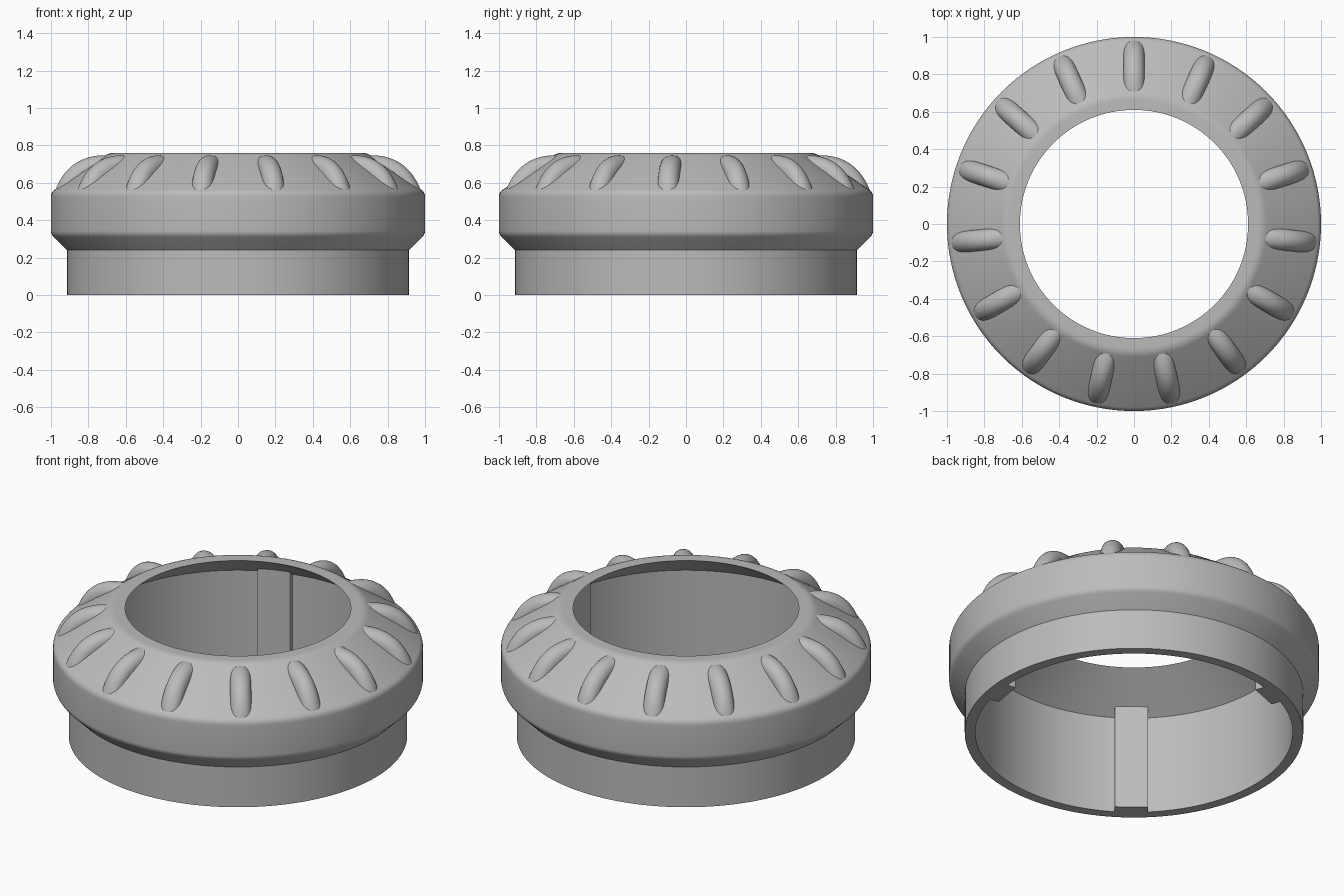
import bpy, bmesh, math
from mathutils import Vector

cube = bpy.data.objects.get("Cube")
if cube:
    bpy.data.objects.remove(cube, do_unlink=True)

# Single matte grey material
grey = bpy.data.materials.new("plain grey")
grey.use_nodes = True
colour = (0.5, 0.5, 0.5, 1)
grey.diffuse_color = colour
grey.node_tree.nodes["Principled BSDF"].inputs["Base Color"].default_value = colour


def finish(name, bm, smooth=True):
    bmesh.ops.recalc_face_normals(bm, faces=bm.faces)
    mesh = bpy.data.meshes.new(name)
    bm.to_mesh(mesh)
    bm.free()
    mesh.materials.append(grey)
    obj = bpy.data.objects.new(name, mesh)
    bpy.context.collection.objects.link(obj)
    bpy.ops.object.select_all(action='DESELECT')
    obj.select_set(True)
    bpy.context.view_layer.objects.active = obj
    if smooth:
        bpy.ops.object.shade_smooth_by_angle(angle=math.radians(30))
    return obj


def fillet(before, corner, after, size, steps=5):
    """Round a profile corner with a quadratic arc."""
    c = Vector(corner)
    a = c + (Vector(before) - c).normalized() * size
    b = c + (Vector(after) - c).normalized() * size
    ts = [i / steps for i in range(steps + 1)]
    return [a * (1 - t) ** 2 + c * 2 * t * (1 - t) + b * t * t for t in ts]


# Hollow ring body, turned from one closed profile (radius, height)
foot, neck, flare = (0.915, 0), (0.915, 0.24), (1, 0.325)
shoulder, crown, lip = (1, 0.55), (0.69, 0.76), (0.61, 0.76)
inner_top, inner_foot = (0.858, 0.587), (0.858, 0)
profile = [foot, neck]
profile += fillet(neck, flare, shoulder, 0.02)
profile += fillet(flare, shoulder, crown, 0.025)
profile += fillet(shoulder, crown, lip, 0.025)
profile += [lip, inner_top, inner_foot]

SEGMENTS = 128
bm = bmesh.new()
rings = []
for i in range(SEGMENTS):
    a = 2 * math.pi * i / SEGMENTS
    rings.append([bm.verts.new((p[0] * math.cos(a), p[0] * math.sin(a), p[1])) for p in profile])
for i in range(SEGMENTS):
    r0, r1 = rings[i], rings[(i + 1) % SEGMENTS]
    for j in range(len(profile)):
        k = (j + 1) % len(profile)
        bm.faces.new((r0[j], r1[j], r1[k], r0[k]))
finish("ring_body", bm)

# Rounded grip ridges arched along the sloping shoulder
down = (Vector(shoulder) - Vector(crown)).normalized()
out = Vector((-down.y, down.x))
middle = Vector(crown) + down * 0.187
HALF, RADIUS, SINK = 0.165, 0.057, 0.02


def grip_ridge(name, angle):
    bm = bmesh.new()
    radial = Vector((math.cos(angle), math.sin(angle), 0))
    side = Vector((-math.sin(angle), math.cos(angle), 0))
    rows = []
    for i in range(25):
        s = HALF * 1.1 * (i / 12 - 1)
        depth = RADIUS * (s / HALF) ** 2
        row = []
        for j in range(17):
            t = math.pi * j / 16
            h = max(RADIUS * math.sin(t) - depth, -SINK)
            p = middle + down * s + out * h
            row.append(bm.verts.new(radial * p.x + side * RADIUS * math.cos(t) + Vector((0, 0, p.y))))
        rows.append(row)
    for r0, r1 in zip(rows, rows[1:]):
        for j in range(16):
            bm.faces.new((r0[j], r0[j + 1], r1[j + 1], r1[j]))
    # Outward normals follow from the winding order
    mesh_obj = finish(name, bm)
    if mesh_obj.data.polygons[len(mesh_obj.data.polygons) // 2].normal.z < 0:
        mesh_obj.data.flip_normals()


for n in range(15):
    grip_ridge(f"grip_ridge_{n + 1}", math.radians(90 + 24 * n))

# Three flat keys running up the inside wall to the sloping ceiling
for n in range(3):
    angle = math.radians(111 + 120 * n)
    radial = Vector((math.cos(angle), math.sin(angle), 0))
    side = Vector((-math.sin(angle), math.cos(angle), 0))
    bm = bmesh.new()
    section = [(0.8, 0), (0.875, 0), (0.875, 0.58), (0.8, 0.632)]
    ends = [[bm.verts.new(radial * r + side * w + Vector((0, 0, z))) for r, z in section]
            for w in (-0.09, 0.09)]
    bm.faces.new(ends[0])
    bm.faces.new(ends[1])
    for j in range(4):
        k = (j + 1) % 4
        bm.faces.new((ends[0][j], ends[0][k], ends[1][k], ends[1][j]))
    finish(f"inner_key_{n + 1}", bm, smooth=False)
